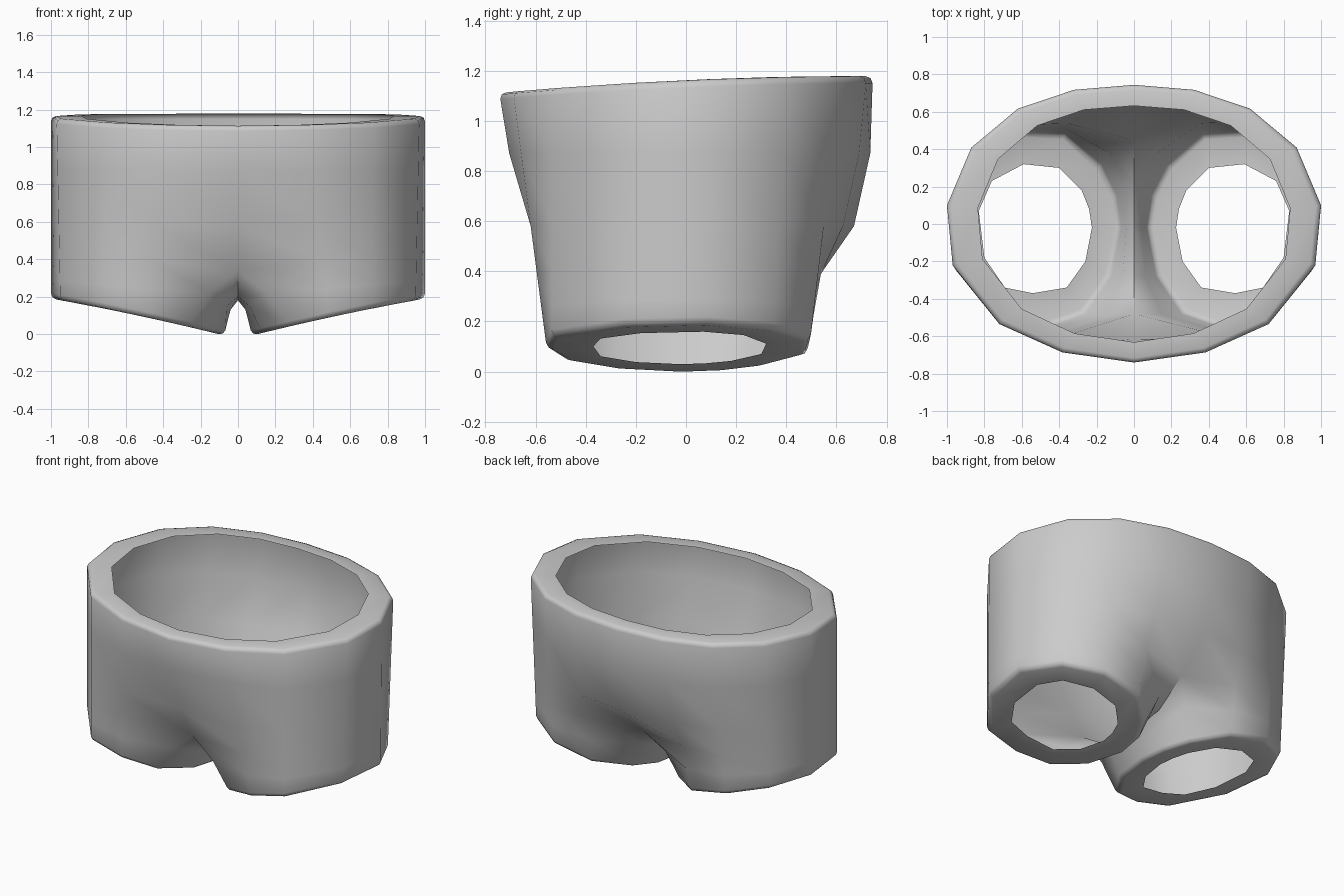
import bpy, bmesh
from mathutils import Vector as V

if "Cube" in bpy.data.objects:
    bpy.data.objects.remove(bpy.data.objects["Cube"])

# Half outlines (x >= 0), front centre -> side -> back centre
waist = [(0, -.745), (.38, -.69), (.72, -.535), (.97, -.22), (1, .1),
         (.87, .41), (.62, .62), (.32, .72), (0, .745)]
# Full leg outlines: the first nine follow the waist columns, last three the crotch
hem = [(.27, -.48), (.48, -.555), (.72, -.535), (.95, -.25), (1, .09), (.87, .35),
       (.64, .495), (.37, .48), (.18, .31), (.10, .15), (.075, -.02), (.13, -.28)]
hole = [(.36, -.34), (.54, -.37), (.69, -.34), (.80, -.18), (.83, .07), (.76, .23),
        (.59, .32), (.40, .30), (.28, .18), (.24, .08), (.225, -.02), (.26, -.20)]


def tilted(outline):
    """Place a leg outline on the slanted, slightly curved hem plane."""
    return [V((x, y, .25 * (x - .08) - .04 * (x - .08) ** 2 - .006)) for x, y in outline]


def blend(a, b, t):
    return [p.lerp(q, t) for p, q in zip(a, b)]


def body(z, front, back):
    """Cross-section between waist and hem; centre depths are given."""
    loop = []
    for p, q in zip(top, hem_out):
        r = p.lerp(q, (p.z - z) / (p.z - q.z))
        r.z = z
        loop.append(r)
    loop[0], loop[8] = V((0, front, z)), V((0, back, z))
    loop[7].y = loop[7].y * .4 + (back - .02) * .6     # seat fullness
    return loop


# Outer wall loops
hem_out = tilted(hem)
top = [V((x, y, 1.178 - .029 * (y - .745) ** 2)) for x, y in waist]
chest = body(.87, -.705, .735)
hip = body(.58, -.615, .67)
leg_top = body(.39, -.5, .55)
leg_top[0] = V((0, -.48, .34))
leg_top[8] = V((0, .45, .36))
leg_top += [V((0, .24, .215)), V((0, -.01, .18)), V((0, -.27, .20))]
leg_mid = blend(leg_top, hem_out, .5)
leg_mid[0] = V((.15, -.485, .22))
leg_mid[8] = V((.10, .36, .22))
leg_mid[9:] = [V((.05, .19, .15)), V((.04, -.01, .13)), V((.06, -.28, .15))]

# Turned-in lips at the waist and legs; the wall itself is a single sheet
waist_lip = [V((p.x * .835, p.y * .848, p.z)) for p in top]
leg_lip = tilted(hole)

loops = [waist_lip, top, chest, hip, leg_top, leg_mid, hem_out, leg_lip]

# Loft both halves, sharing the centre-line vertices
bm = bmesh.new()
cache = {}


def vert(p, side):
    key = (round(p.x * side, 4) + 0.0, round(p.y, 4), round(p.z, 4))
    if key not in cache:
        cache[key] = bm.verts.new(key)
    return cache[key]


for side in (1, -1):
    for a, b in zip(loops, loops[1:]):
        n = min(len(a), len(b))
        for i in range(12 if n == 12 else 8):
            j = (i + 1) % n
            quad = [vert(p, side) for p in (a[i], b[i], b[j], a[j])]
            bm.faces.new(quad[::side])

# Soften the outer waist and leg rims
rims = []
for side in (1, -1):
    for loop, count in ((top, 8), (hem_out, 12)):
        for i in range(count):
            rims.append(bm.edges.get((vert(loop[i], side),
                                      vert(loop[(i + 1) % len(loop)], side))))
bmesh.ops.bevel(bm, geom=rims, offset=.028, segments=2, profile=.5, affect='EDGES')

mesh = bpy.data.meshes.new("shorts")
bm.to_mesh(mesh)
bm.free()
shorts = bpy.data.objects.new("shorts", mesh)
bpy.context.collection.objects.link(shorts)
bpy.context.view_layer.objects.active = shorts
shorts.select_set(True)
bpy.ops.object.shade_smooth_by_angle(angle=1.1)
